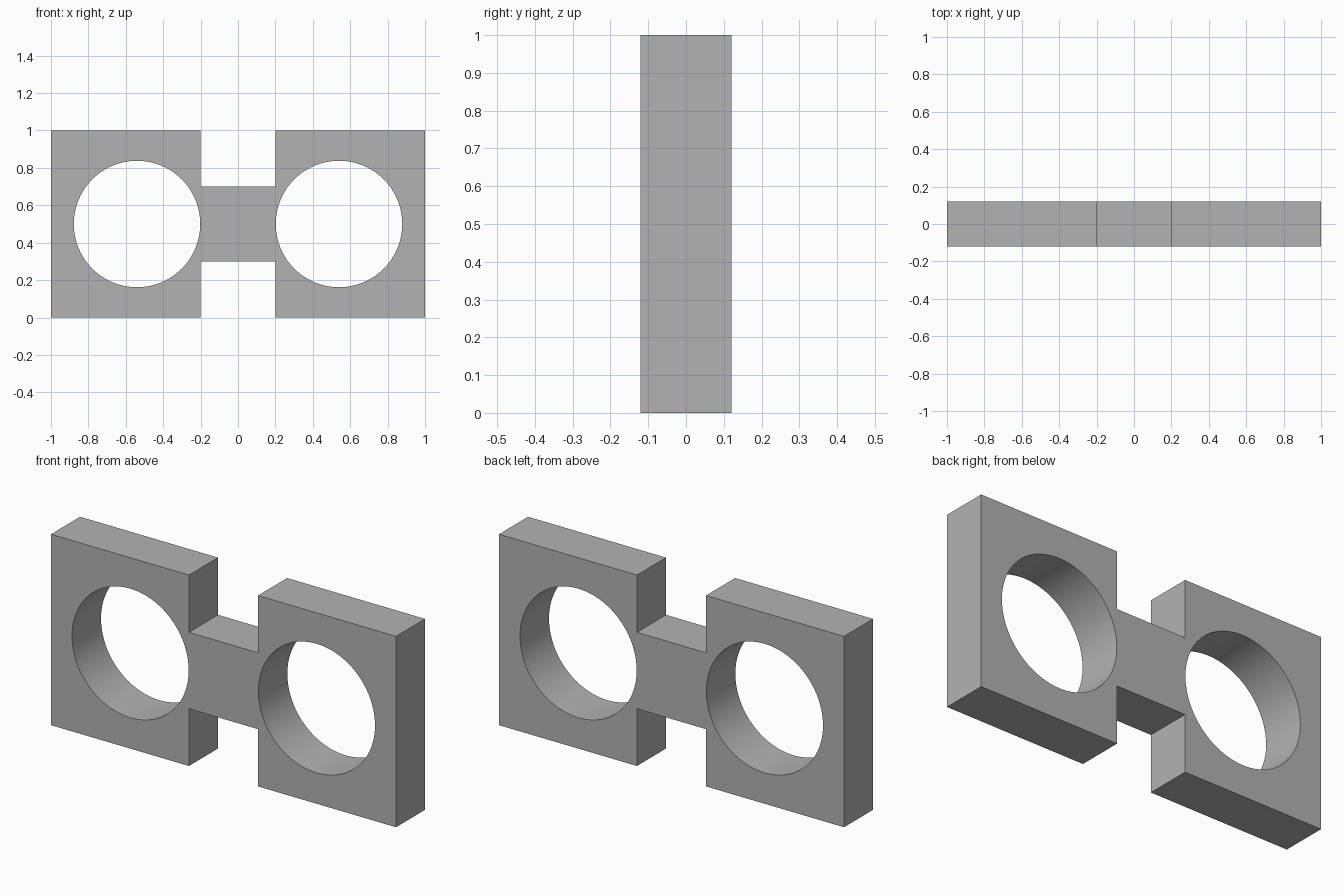
import bpy
import bmesh
import math

cube = bpy.data.objects.get("Cube")
if cube:
    bpy.data.objects.remove(cube, do_unlink=True)

HALF_DEPTH = 0.12
HOLE_X, HOLE_Z, HOLE_RADIUS = 0.54, 0.5, 0.338

# Plain grey material
grey = bpy.data.materials.new("plain_grey")
grey.use_nodes = True
colour = (0.45, 0.45, 0.45, 1)
grey.diffuse_color = colour
grey.node_tree.nodes["Principled BSDF"].inputs["Base Color"].default_value = colour

# Body: two square plates joined by a narrow bridge, extruded from one outline
half = [(0.2, 0.3), (0.2, 0), (1, 0), (1, 1), (0.2, 1), (0.2, 0.7)]
outline = half + [(-x, z) for x, z in reversed(half)]
bm = bmesh.new()
front = bm.faces.new([bm.verts.new((x, -HALF_DEPTH, z)) for x, z in outline])
back = bmesh.ops.extrude_face_region(bm, geom=[front])
bmesh.ops.translate(bm, vec=(0, 2 * HALF_DEPTH, 0),
                    verts=[v for v in back["geom"] if isinstance(v, bmesh.types.BMVert)])
bmesh.ops.recalc_face_normals(bm, faces=bm.faces)
mesh = bpy.data.meshes.new("double_ring_plate")
bm.to_mesh(mesh)
bm.free()
plate = bpy.data.objects.new("double_ring_plate", mesh)
bpy.context.collection.objects.link(plate)
mesh.materials.append(grey)

# Round through-holes, one in each square
cutters = []
for name, side in (("left_hole_cutter", 1), ("right_hole_cutter", -1)):
    bpy.ops.mesh.primitive_cylinder_add(
        vertices=96, radius=HOLE_RADIUS, depth=1,
        location=(side * HOLE_X, 0, HOLE_Z), rotation=(math.pi / 2, 0, 0))
    cutter = bpy.context.object
    cutter.name = name
    cutter.hide_render = True
    cutter.data.materials.append(grey)
    cutters.append(cutter)
    cut = plate.modifiers.new(name, "BOOLEAN")
    cut.operation = "DIFFERENCE"
    cut.solver = "EXACT"
    cut.object = cutter

# Apply the cuts, drop the cutters and smooth the hole walls
bpy.ops.object.select_all(action="DESELECT")
bpy.context.view_layer.objects.active = plate
plate.select_set(True)
for modifier in list(plate.modifiers):
    bpy.ops.object.modifier_apply(modifier=modifier.name)
for cutter in cutters:
    bpy.data.objects.remove(cutter, do_unlink=True)
bpy.ops.object.shade_smooth_by_angle(angle=math.radians(30))
